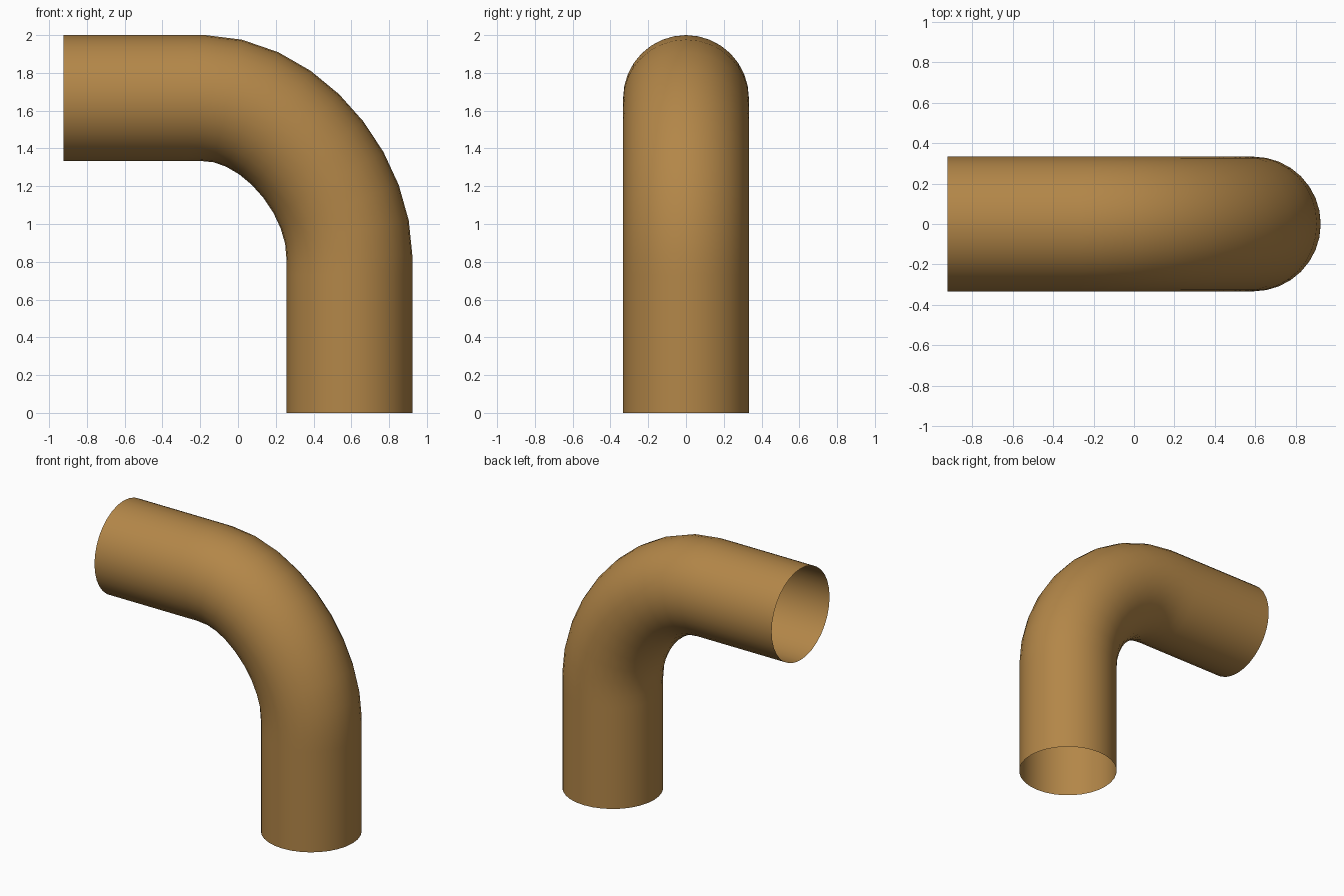
import bpy

if "Cube" in bpy.data.objects:
    bpy.data.objects.remove(bpy.data.objects["Cube"])

R = 0.333              # tube radius
CX, CZ = 0.59, 1.667   # axis of the upright leg, axis of the level leg

# Centre line: upright leg, bend, level leg (left handle, point, right handle)
path = [
    ((CX, -0.1), (CX, 0.0), (CX, 0.27)),
    ((CX, 0.55), (CX, 0.822), (CX, 1.224)),
    ((0.22, CZ), (-0.188, CZ), (-0.43, CZ)),
    ((-0.68, CZ), (-0.923, CZ), (-1.0, CZ)),
]

curve = bpy.data.curves.new("pipe_elbow", 'CURVE')
curve.dimensions = '3D'
curve.resolution_u = 9
curve.bevel_depth = R
curve.bevel_resolution = 14
curve.use_fill_caps = False
spline = curve.splines.new('BEZIER')
spline.bezier_points.add(len(path) - 1)
for p, (left, co, right) in zip(spline.bezier_points, path):
    p.handle_left_type = p.handle_right_type = 'FREE'
    p.co = (co[0], 0, co[1])
    p.handle_left = (left[0], 0, left[1])
    p.handle_right = (right[0], 0, right[1])

# Open tube swept along the centre line
pipe = bpy.data.objects.new("pipe_elbow", curve)
bpy.context.collection.objects.link(pipe)
bpy.context.view_layer.objects.active = pipe
pipe.select_set(True)
bpy.ops.object.convert(target='MESH')
pipe = bpy.context.object
bpy.ops.object.shade_smooth()

# Ochre brown paint
mat = bpy.data.materials.new("ochre")
mat.diffuse_color = (0.45, 0.24, 0.065, 1)
mat.use_nodes = True
mat.node_tree.nodes["Principled BSDF"].inputs["Base Color"].default_value = mat.diffuse_color
pipe.data.materials.clear()
pipe.data.materials.append(mat)
